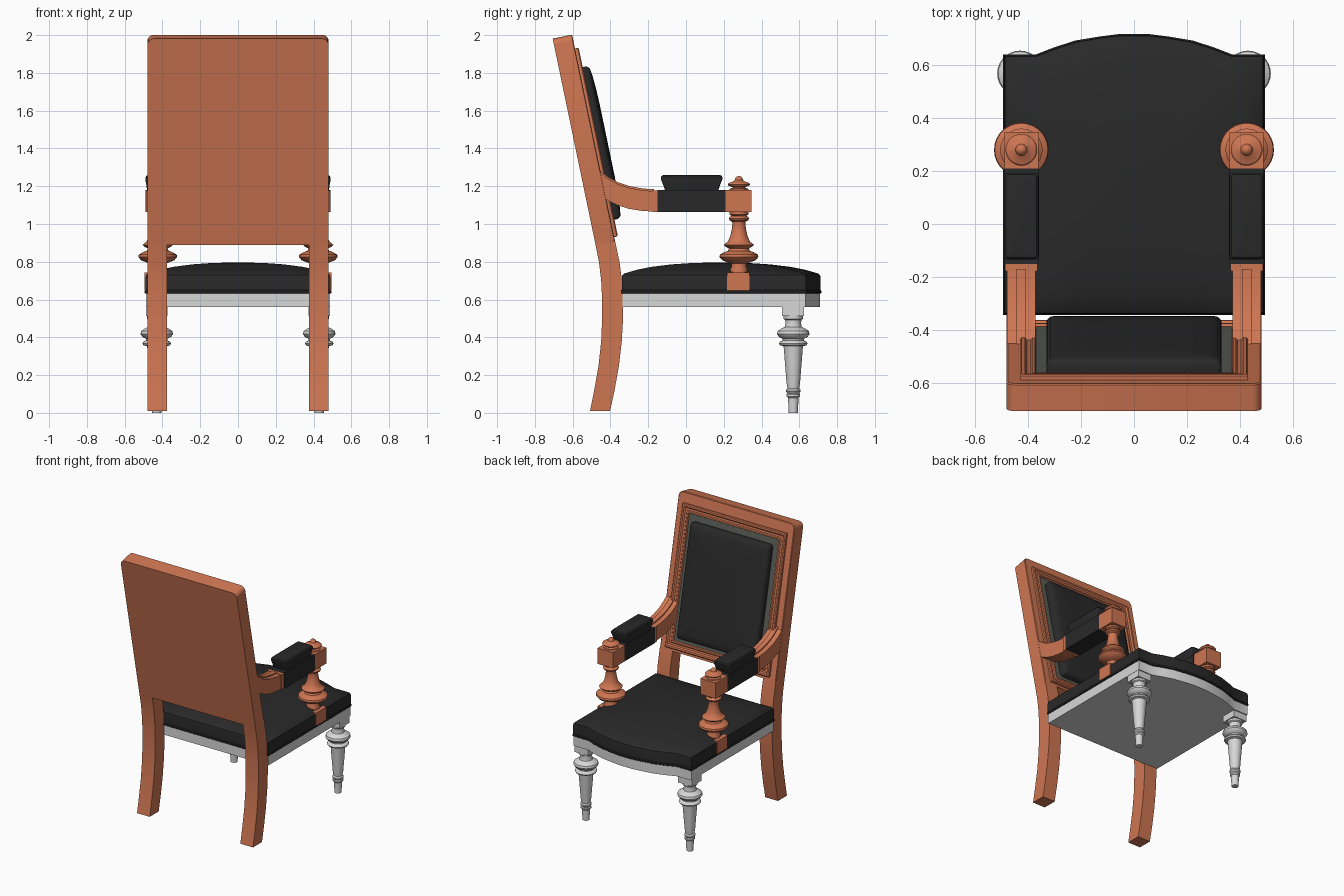
import bpy, bmesh, math
from mathutils import Vector


def material(name, rgb):
    m = bpy.data.materials.new(name)
    m.diffuse_color = (*rgb, 1)
    return m


WOOD = material("orange wood", (0.62, 0.18, 0.085))
WHITE = material("pale paint", (0.68, 0.68, 0.68))
BLACK = material("black leather", (0.022, 0.022, 0.022))
GREY = material("grey green lining", (0.10, 0.11, 0.09))


def loft(name, loops, mat, cap=True):
    """Skin a stack of closed loops with equal point counts."""
    bm = bmesh.new()
    rows = [[bm.verts.new(p) for p in lp] for lp in loops]
    n = len(rows[0])
    for a, b in zip(rows, rows[1:]):
        for i in range(n):
            j = (i + 1) % n
            bm.faces.new((a[i], a[j], b[j], b[i]))
    if cap:
        bm.faces.new(rows[0])
        bm.faces.new(rows[-1])
    bmesh.ops.recalc_face_normals(bm, faces=bm.faces)
    me = bpy.data.meshes.new(name)
    bm.to_mesh(me)
    bm.free()
    me.materials.append(mat)
    ob = bpy.data.objects.new(name, me)
    bpy.context.collection.objects.link(ob)
    return ob


def prism_x(name, prof, x0, x1, mat):
    """Extrude a (y, z) profile along x."""
    return loft(name, [[(x, y, z) for y, z in prof] for x in (x0, x1)], mat)


def box(name, x, y, z, mat):
    prism_x(name, [(y[0], z[0]), (y[1], z[0]), (y[1], z[1]), (y[0], z[1])], x[0], x[1], mat)


def lathe(name, prof, cx, cy, mat, seg=28):
    """Turn an (r, z) profile about a vertical axis."""
    ang = [2 * math.pi * i / seg for i in range(seg)]
    loft(name, [[(cx + r * math.cos(a), cy + r * math.sin(a), z) for a in ang]
                for r, z in prof], mat)


def rrect(x0, x1, y0, y1, rb, rt, n=5):
    """Rounded rectangle with separate bottom and top corner radii."""
    pts = []
    for cx, cy, r, a0 in ((x1 - rb, y0 + rb, rb, -90), (x1 - rt, y1 - rt, rt, 0),
                          (x0 + rt, y1 - rt, rt, 90), (x0 + rb, y0 + rb, rb, 180)):
        for i in range(n):
            a = math.radians(a0 + 90 * i / (n - 1))
            pts.append((cx + r * math.cos(a), cy + r * math.sin(a)))
    return pts


def slant(pts, d):
    """Put (x, s) points on the leaning plane of the back, d in front of it."""
    return [(x, -0.376 - 0.2036 * s + 0.979 * d, 0.911 + 0.979 * s + 0.2036 * d) for x, s in pts]


# Back panel with rounded top corners
L = 1.115
loft("back_panel", [slant(rrect(-0.48 + i, 0.48 - i, 0, L - i, 0.0005, 0.035), d)
                    for i, d in ((0, -0.105), (0, -0.004), (0.004, 0))], WOOD)

# Stepped moulding round the upholstered part of the back
loft("back_moulding", [slant(rrect(-0.43 + i, 0.43 - i, 0.02 + i, 1.04 - i, 0.004, 0.004), d)
                       for i, d in ((0, -0.01), (0, 0.014), (0.006, 0.02), (0.018, 0.02),
                                    (0.026, 0.01), (0.04, 0.01), (0.046, 0.016),
                                    (0.056, 0.016), (0.066, -0.01))], WOOD, cap=False)
loft("back_lining", [slant(rrect(-0.37, 0.37, 0.08, 0.98, 0.004, 0.004), d)
                     for d in (-0.004, 0.005)], GREY)

# Back cushion
loft("back_cushion", [slant(rrect(-0.33 + i, 0.33 - i, 0.11 + i, 0.935 - i, 0.02, 0.02), d)
                      for i, d in ((0, 0), (0, 0.035), (0.004, 0.046), (0.014, 0.055),
                                   (0.05, 0.061), (0.13, 0.066), (0.22, 0.068))], BLACK)


# Seat outline with bowed front, scaled about its middle
def seat_loop(k, z, grow=0.0):
    bow = [(0.49, 0.635), (0.37, 0.635), (0.30, 0.662), (0.22, 0.688), (0.13, 0.703),
           (0.05, 0.713)]
    side = [(0.49, y) for y in (-0.34, -0.1, 0.15, 0.4)]
    right = [(0.25, -0.34)] + side + bow
    pts = right + [(-x, y) for x, y in reversed(right)]
    return [(x * (k + grow), 0.18 + (y - 0.18) * (k + grow), z) for x, y in pts]


loft("seat_rail", [seat_loop(0.995, z) for z in (0.56, 0.635)], WHITE)
loft("seat_cushion", [seat_loop(k, z) for k, z in (
    (1.0, 0.632), (1.008, 0.636), (1.008, 0.645), (1.0, 0.65), (1.0, 0.715), (0.994, 0.729),
    (0.975, 0.738), (0.85, 0.757), (0.7, 0.773), (0.5, 0.786), (0.3, 0.793), (0.1, 0.796))], BLACK)

# Curved profiles, in (y, z)
leg_prof = [(-0.402, 0.01), (-0.378, 0.12), (-0.355, 0.25), (-0.340, 0.38), (-0.333, 0.50),
            (-0.333, 0.60), (-0.339, 0.70), (-0.352, 0.80), (-0.376, 0.911),
            (-0.479, 0.89), (-0.461, 0.80), (-0.449, 0.70), (-0.444, 0.60), (-0.444, 0.50),
            (-0.449, 0.38), (-0.463, 0.25), (-0.486, 0.12), (-0.508, 0.01)]
arm_top = [(-0.475, 1.29), (-0.45, 1.268), (-0.41, 1.238), (-0.36, 1.211), (-0.30, 1.191),
           (-0.23, 1.178), (-0.17, 1.174)]
arm_low = [(-0.17, 1.066), (-0.23, 1.069), (-0.30, 1.080), (-0.36, 1.098), (-0.41, 1.122),
           (-0.45, 1.145)]

# Turned profiles, in (r, z)
front_leg = [(0.024, 0), (0.028, 0.08), (0.036, 0.088), (0.036, 0.098), (0.031, 0.103),
             (0.038, 0.112), (0.038, 0.122), (0.031, 0.13), (0.036, 0.16), (0.05, 0.34),
             (0.052, 0.353), (0.07, 0.358), (0.076, 0.367), (0.07, 0.377), (0.056, 0.384),
             (0.056, 0.392), (0.076, 0.402), (0.086, 0.418), (0.082, 0.434), (0.062, 0.447),
             (0.045, 0.455), (0.041, 0.475), (0.043, 0.492), (0.052, 0.498), (0.052, 0.514)]
arm_post = [(0.046, 0.738), (0.046, 0.76), (0.04, 0.772), (0.04, 0.79), (0.06, 0.797),
            (0.088, 0.808), (0.103, 0.825), (0.1, 0.838), (0.08, 0.85), (0.058, 0.858),
            (0.052, 0.87), (0.07, 0.88), (0.08, 0.89), (0.07, 0.898), (0.06, 0.905),
            (0.046, 0.935), (0.038, 0.97), (0.034, 1.005), (0.036, 1.012), (0.05, 1.02),
            (0.054, 1.03), (0.048, 1.038), (0.038, 1.043), (0.05, 1.05), (0.05, 1.07)]
finial = [(0.052, 1.178), (0.05, 1.186), (0.034, 1.191), (0.034, 1.196), (0.054, 1.202),
          (0.06, 1.209), (0.054, 1.217), (0.034, 1.224), (0.022, 1.232), (0.02, 1.241),
          (0.013, 1.25), (0.003, 1.254)]

for s, side in ((1, "right"), (-1, "left")):
    cx = 0.425 * s

    # Legs
    prism_x(side + "_rear_leg", leg_prof, 0.375 * s, 0.48 * s, WOOD)
    lathe(side + "_front_leg", front_leg, 0.43 * s, 0.568, WHITE)
    box(side + "_front_leg_block", (0.372 * s, 0.486 * s), (0.508, 0.625), (0.512, 0.633), WHITE)

    # Curved rear arm with a raised bead and an end band
    prism_x(side + "_arm", arm_top + arm_low, 0.372 * s, 0.479 * s, WOOD)
    bead = [(y, z + 0.01) for y, z in arm_top] + [(y, z - 0.01) for y, z in reversed(arm_top)]
    prism_x(side + "_arm_bead", bead, 0.407 * s, 0.443 * s, WOOD)
    box(side + "_arm_band", (0.364 * s, 0.486 * s), (-0.178, -0.15), (1.064, 1.178), WOOD)

    # Arm pad: straight wrapped part and flared cushion
    box(side + "_arm_wrap", (0.36 * s, 0.49 * s), (-0.15, 0.21), (1.064, 1.18), BLACK)
    loft(side + "_arm_cushion",
         [[(cx + x, 0.03 + y, z) for x, y in rrect(-w, w, -h, h, r, r)] for w, h, r, z in (
             (0.056, 0.14, 0.008, 1.175), (0.06, 0.15, 0.01, 1.205), (0.066, 0.163, 0.012, 1.238),
             (0.065, 0.163, 0.012, 1.248), (0.058, 0.157, 0.012, 1.257),
             (0.045, 0.145, 0.012, 1.26))], BLACK)

    # Arm front: block, finial, turned post, foot block
    box(side + "_arm_block", (0.361 * s, 0.489 * s), (0.21, 0.347), (1.063, 1.181), WOOD)
    lathe(side + "_finial", finial, cx, 0.28, WOOD)
    lathe(side + "_arm_post", arm_post, cx, 0.28, WOOD)
    box(side + "_post_block", (0.372 * s, 0.496 * s), (0.216, 0.337), (0.648, 0.742), WOOD)

# Smooth shading with sharp edges kept
for ob in bpy.context.scene.objects:
    ob.select_set(True)
    bpy.context.view_layer.objects.active = ob
bpy.ops.object.shade_smooth_by_angle(angle=math.radians(32))
